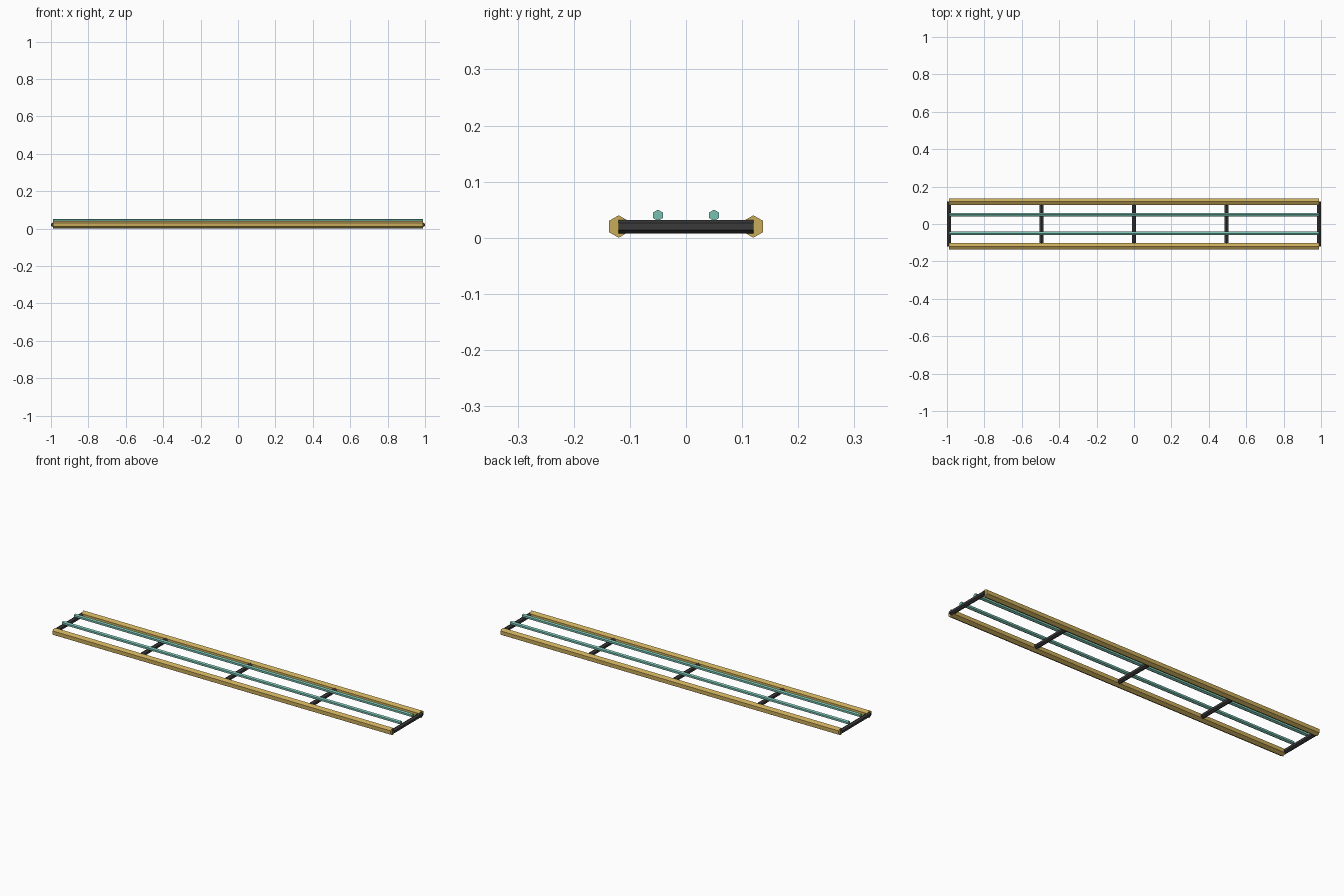
import bpy, bmesh, math
from mathutils import Vector

if "Cube" in bpy.data.objects:
    bpy.data.objects.remove(bpy.data.objects["Cube"])


def material(name, rgb):
    m = bpy.data.materials.new(name)
    m.diffuse_color = (*rgb, 1)
    m.use_nodes = True
    m.node_tree.nodes["Principled BSDF"].inputs["Base Color"].default_value = m.diffuse_color
    return m


gold = material("brass_gold", (0.584, 0.407, 0.105))
teal = material("pale_teal", (0.19, 0.53, 0.44))
dark = material("dark_grey", (0.042, 0.042, 0.044))


def hex_bar(name, centre, half, axis, radius, mat):
    """Capped six-sided bar along axis, with an edge pointing straight up."""
    along = Vector(axis)
    up = Vector((0, 0, 1))
    side = up.cross(along)
    bm = bmesh.new()
    ring = []
    for i in range(6):
        a = i * math.pi / 3
        p = (side * math.sin(a) + up * math.cos(a)) * radius
        ring.append(bm.verts.new(p - along * half))
    base = bm.faces.new(ring)
    ext = bmesh.ops.extrude_face_region(bm, geom=[base], use_keep_orig=True)
    bmesh.ops.translate(bm, vec=along * 2 * half,
                        verts=[g for g in ext["geom"] if isinstance(g, bmesh.types.BMVert)])
    bmesh.ops.recalc_face_normals(bm, faces=bm.faces)
    mesh = bpy.data.meshes.new(name)
    bm.to_mesh(mesh)
    bm.free()
    mesh.materials.append(mat)
    ob = bpy.data.objects.new(name, mesh)
    ob.location = centre
    bpy.context.collection.objects.link(ob)


HALF = 0.9896  # half length of the rails

# Outer rails and the thin rods lying on the cross bars
for label, s in (("front", -1), ("back", 1)):
    hex_bar(label + "_rail", (0, s * 0.12, 0.02), HALF, (1, 0, 0), 0.02, gold)
    hex_bar(label + "_rod", (0, s * 0.05, 0.04), HALF, (1, 0, 0), 0.01, teal)

# Five evenly spaced cross bars
for i in range(5):
    x = HALF * (i - 2) / 2
    hex_bar(f"cross_bar_{i + 1}", (x, 0, 0.02), 0.12, (0, 1, 0), 0.012, dark)
